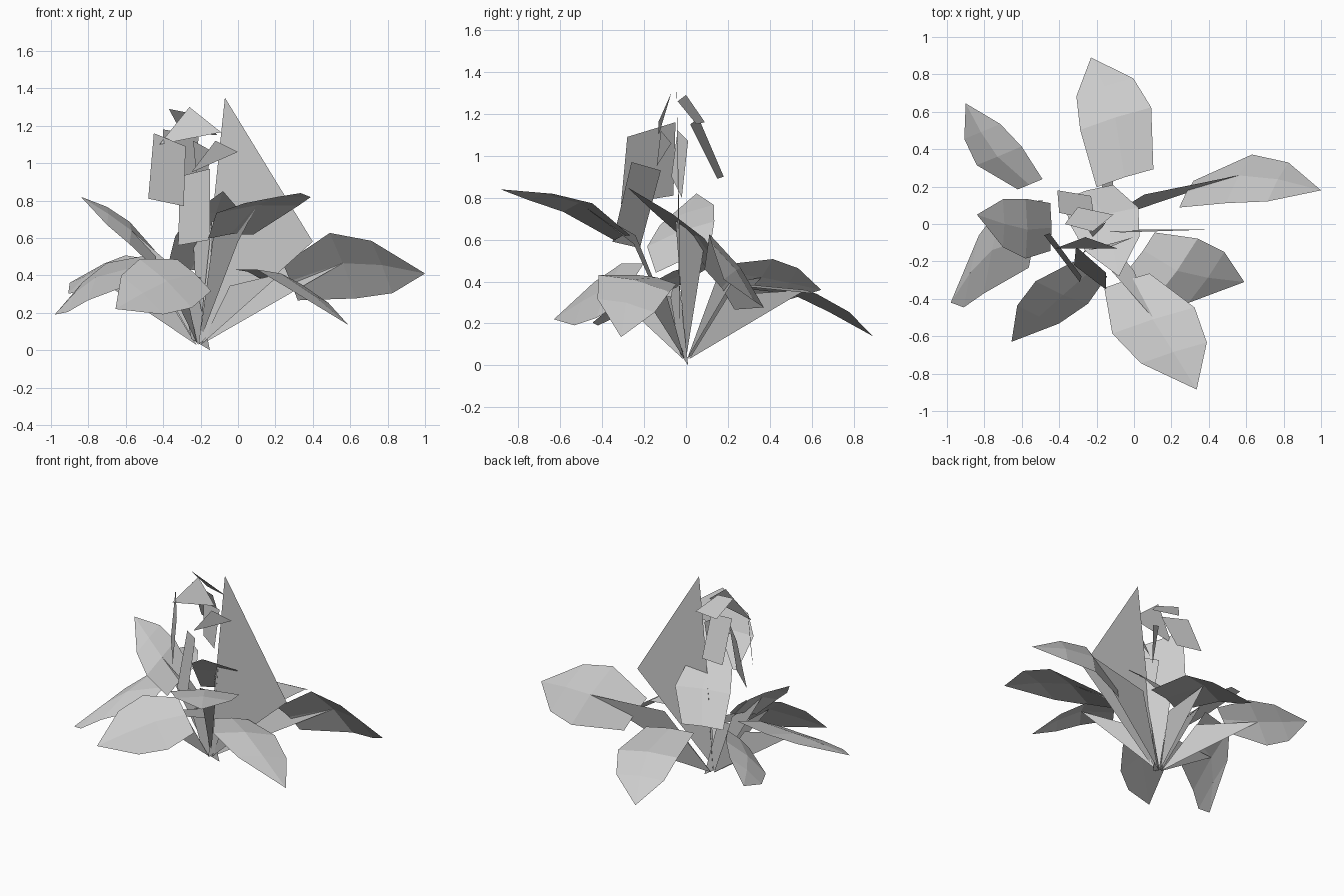
import bpy
from mathutils import Vector

default_cube = bpy.data.objects.get("Cube")
if default_cube:
    bpy.data.objects.remove(default_cube, do_unlink=True)

# One plain grey for the whole plant
grey = bpy.data.materials.new("plain_grey")
grey.use_nodes = True
colour = (0.6, 0.6, 0.6, 1)
grey.diffuse_color = colour
grey.node_tree.nodes["Principled BSDF"].inputs["Base Color"].default_value = colour

ROOT = Vector((-.21, 0, .03))


def add_mesh(name, points, faces):
    mesh = bpy.data.meshes.new(name)
    mesh.from_pydata([tuple(p) for p in points], [], faces)
    mesh.materials.append(grey)
    obj = bpy.data.objects.new(name, mesh)
    bpy.context.collection.objects.link(obj)
    return obj


def plate(name, *points):
    """Flat card through the given corners."""
    return add_mesh(name, points, [tuple(range(len(points)))])


def rib_point(heel, middle, tip, t):
    """Quadratic curve that passes through the middle point."""
    control = 2 * middle - (heel + tip) / 2
    return heel * (1 - t) ** 2 + control * (2 * t * (1 - t)) + tip * t ** 2


def leaf(name, heel, middle, tip, side, heel_width=.55):
    """Faceted leaf blade bent along its rib and slightly cupped."""
    heel, middle, tip, side = map(Vector, (heel, middle, tip, side))
    cup = (tip - heel).cross(side).normalized()
    if cup.z > 0:
        cup = -cup
    outline = [(0, heel_width), (.5, 1), (.76, .8)]
    points, faces = [], []
    for t, width in outline:
        rib = rib_point(heel, middle, tip, t)
        edge = cup * side.length * width * .1
        points += [rib - side * width + edge, rib, rib + side * width + edge]
    points.append(tip)
    last = len(points) - 1
    for row in range(len(outline) - 1):
        for column in range(2):
            a = row * 3 + column
            faces += [(a, a + 1, a + 4), (a, a + 4, a + 3)]
    faces += [(last - 3, last - 2, last), (last - 2, last - 1, last)]
    return add_mesh(name, points, faces)


def stalk(name, end, lean):
    """Triangular stalk from the root to the middle of a leaf."""
    end = Vector(end)
    run = end - ROOT
    outward = Vector((run.x, run.y, 0)).normalized()
    sideways = Vector((-outward.y, outward.x, 0))
    foot = ROOT + outward * .015
    rise = Vector((0, 0, 1)) + sideways * lean
    return plate(name, foot, end, foot.lerp(end, .36) + rise * run.length * .28)


# Leaves around the root
LEAVES = {
    "left_leaf": dict(heel=(.28, .17, .37), middle=(.56, .26, .465),
                      tip=(1, .18, .41), side=(-.07, -.13, .175)),
    "back_leaf": dict(heel=(-.05, .25, .39), middle=(-.1, .57, .36),
                      tip=(-.23, .89, .14), side=(.19, .06, 0), heel_width=.8),
    "front_left_leaf": dict(heel=(.05, -.14, .42), middle=(.23, -.25, .41),
                            tip=(.59, -.31, .135), side=(.12, .17, -.04)),
    "front_leaf": dict(heel=(-.04, -.3, .62), middle=(.1, -.51, .775),
                       tip=(.335, -.885, .84), side=(.22, .07, .02)),
    "back_right_leaf": dict(heel=(-.56, .21, .44), middle=(-.73, .36, .42),
                            tip=(-.9, .645, .36), side=(.12, .05, .1)),
    "right_leaf": dict(heel=(-.44, -.02, .5), middle=(-.57, -.03, .64),
                       tip=(-.84, .05, .82), side=(0, .16, .06), heel_width=.8),
    "lower_right_leaf": dict(heel=(-.53, -.06, .45), middle=(-.76, -.14, .39),
                             tip=(-.98, -.42, .19), side=(.05, .24, .1),
                             heel_width=.75),
    "front_right_leaf": dict(heel=(-.23, -.25, .41), middle=(-.38, -.38, .37),
                             tip=(-.655, -.63, .22), side=(-.14, .06, .13),
                             heel_width=.65),
    "upper_leaf": dict(heel=(-.25, .18, .43), middle=(-.16, .05, .62),
                       tip=(-.08, -.28, .85), side=(.18, .05, 0),
                       heel_width=.75),
}
for leaf_name, shape in LEAVES.items():
    leaf(leaf_name, **shape)

# Upright stalks, each leaning a little to one side
STALK_LEANS = {"left_leaf": .25, "back_leaf": -.3, "front_left_leaf": 0,
               "back_right_leaf": 0, "right_leaf": 0,
               "lower_right_leaf": 0, "front_right_leaf": 0}
for leaf_name, lean in STALK_LEANS.items():
    stalk(leaf_name + "_stalk", LEAVES[leaf_name]["middle"], lean)

# Broad stalks of the two high leaves
plate("front_leaf_stalk", ROOT, (0, -.25, .58), (.1, -.5, .77), (-.13, -.24, .62))
plate("upper_leaf_stalk", ROOT, (-.12, -.05, .69), (-.24, .09, .59))

# Tall sail, sheath and small leaf near the root
plate("tall_sail", (-.07, -.045, 1.35), (.4, -.03, .58), (-.21, -.03, .03))
plate("root_sheath", (-.15, .01, 0), (-.25, -.03, .06), (-.31, -.08, .36),
      (-.23, -.03, .38))
plate("small_leaf", (-.37, -.28, .41), (-.2, -.06, .39),
      (-.2, -.07, .325), (-.35, -.26, .375))

# Flower cards hanging around the top
plate("outer_petal", (-.45, -.05, 1.16), (-.28, -.28, 1.09),
      (-.29, -.31, .77), (-.48, -.06, .81))
plate("front_petal", (-.31, -.12, .93), (-.15, -.26, .97),
      (-.15, -.35, .59), (-.32, -.22, .56))
plate("back_petal", (-.21, .02, 1.15), (-.4, .06, 1.18),
      (-.41, .18, .9), (-.23, .15, .89))
plate("inner_petal", (-.24, -.04, 1.12), (-.15, .01, 1.07),
      (-.17, -.02, .8), (-.22, -.07, .9))
plate("side_petal", (-.25, -.14, .95), (-.12, -.12, 1.12), (0, -.07, 1.06))
plate("front_cap", (-.42, -.13, 1.1), (-.26, -.07, 1.3), (-.09, -.13, 1.165))
plate("back_cap", (-.37, 0, 1.29), (-.22, -.04, 1.26),
      (-.11, .05, 1.15), (-.3, .09, 1.16))
